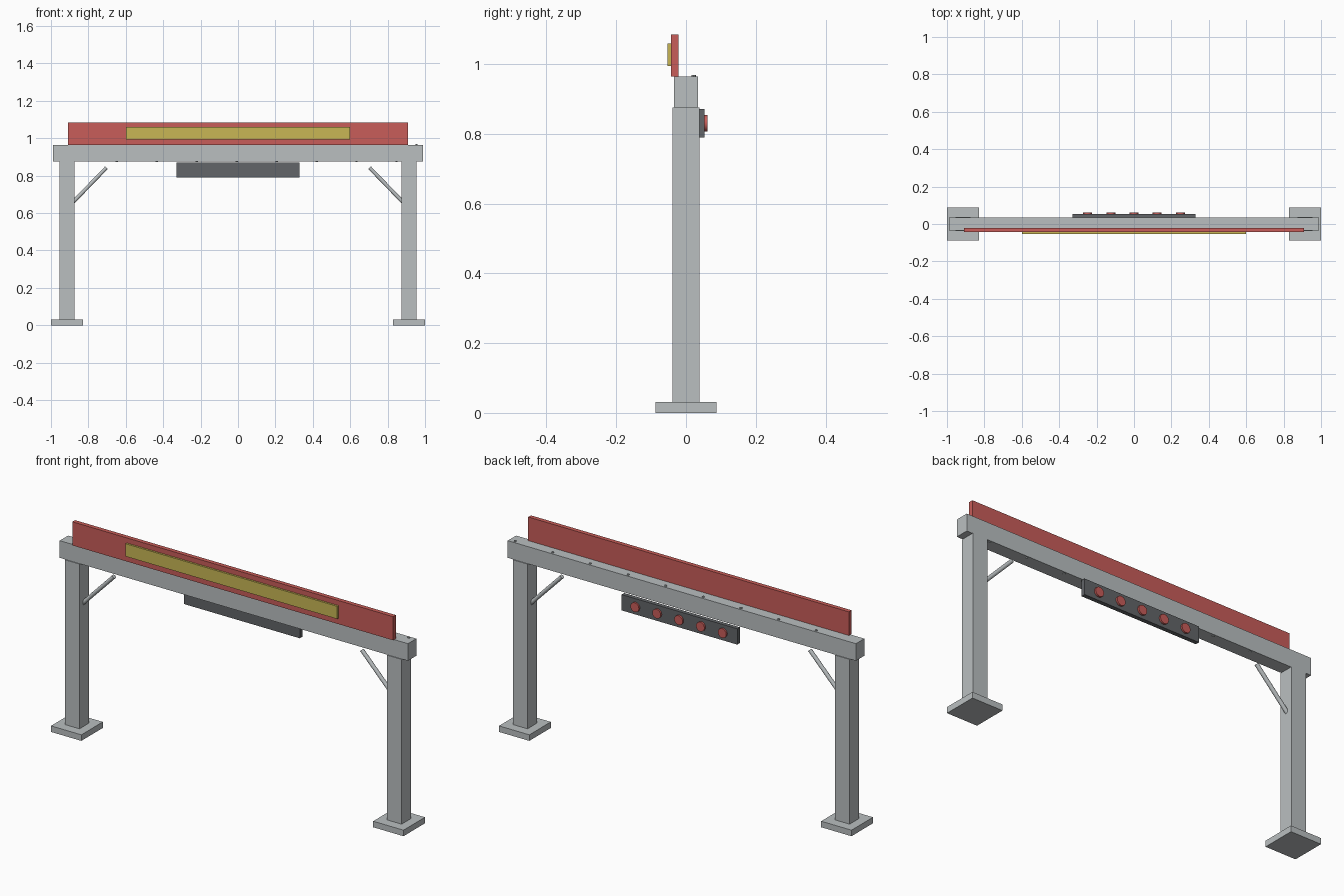
import bpy
from mathutils import Vector

cube = bpy.data.objects.get("Cube")
if cube:
    bpy.data.objects.remove(cube, do_unlink=True)


def material(name, rgb):
    m = bpy.data.materials.new(name)
    m.use_nodes = True
    color = (*rgb, 1)
    m.diffuse_color = color
    m.node_tree.nodes["Principled BSDF"].inputs["Base Color"].default_value = color
    return m


steel = material("steel grey", (0.49, 0.52, 0.53))
red = material("signal red", (0.58, 0.11, 0.10))
yellow = material("sign yellow", (0.58, 0.47, 0.09))
dark = material("dark grey", (0.122, 0.13, 0.138))


def box(name, low, high, mat):
    """Box between two opposite corners."""
    low, high = Vector(low), Vector(high)
    bpy.ops.mesh.primitive_cube_add(size=1, location=(low + high) / 2)
    ob = bpy.context.object
    ob.name = name
    ob.scale = high - low
    bpy.ops.object.transform_apply(location=False, rotation=False, scale=True)
    ob.data.materials.append(mat)
    return ob


def rod(name, start, end, radius, mat, sides=16):
    """Cylinder running from one point to another."""
    start, end = Vector(start), Vector(end)
    axis = end - start
    bpy.ops.mesh.primitive_cylinder_add(
        vertices=sides, radius=radius, depth=axis.length, location=(start + end) / 2,
        rotation=axis.to_track_quat("Z", "Y").to_euler())
    ob = bpy.context.object
    ob.name = name
    ob.data.materials.append(mat)
    bpy.ops.object.shade_smooth_by_angle()
    return ob


# Feet, posts and diagonal braces on both sides
for side, s in (("left", 1), ("right", -1)):
    x = s * 0.914
    box(side + "_foot", (x - 0.086, -0.087, 0), (x + 0.086, 0.087, 0.031), steel)
    box(side + "_post", (x - 0.041, -0.038, 0.031), (x + 0.041, 0.038, 0.876), steel)
    rod(side + "_brace", (s * 0.888, 0, 0.652), (s * 0.703, 0, 0.843), 0.01, steel)

# Cross beam with the sign board and its yellow panel
box("cross_beam", (-0.988, -0.034, 0.876), (0.988, 0.034, 0.964), steel)
box("sign_board", (-0.91, -0.043, 0.964), (0.91, -0.021, 1.085), red)
box("sign_panel", (-0.6, -0.053, 0.994), (0.6, -0.043, 1.059), yellow)

# Rivets along the top and, half a step over, along the underside
for i in range(9):
    x = -0.755 + i * 0.2137
    rod("top_rivet", (x, 0.022, 0.955), (x, 0.022, 0.969), 0.006, steel, 8)
    if i < 8:
        x += 0.107
        rod("bottom_rivet", (x, 0.022, 0.885), (x, 0.022, 0.873), 0.006, steel, 8)

# Light bar with five round lamps on the back
box("light_bar", (-0.328, 0.032, 0.79), (0.328, 0.053, 0.871), dark)
for i in range(-2, 3):
    x = i * 0.124
    rod("lamp", (x, 0.045, 0.83), (x, 0.062, 0.83), 0.024, red)
